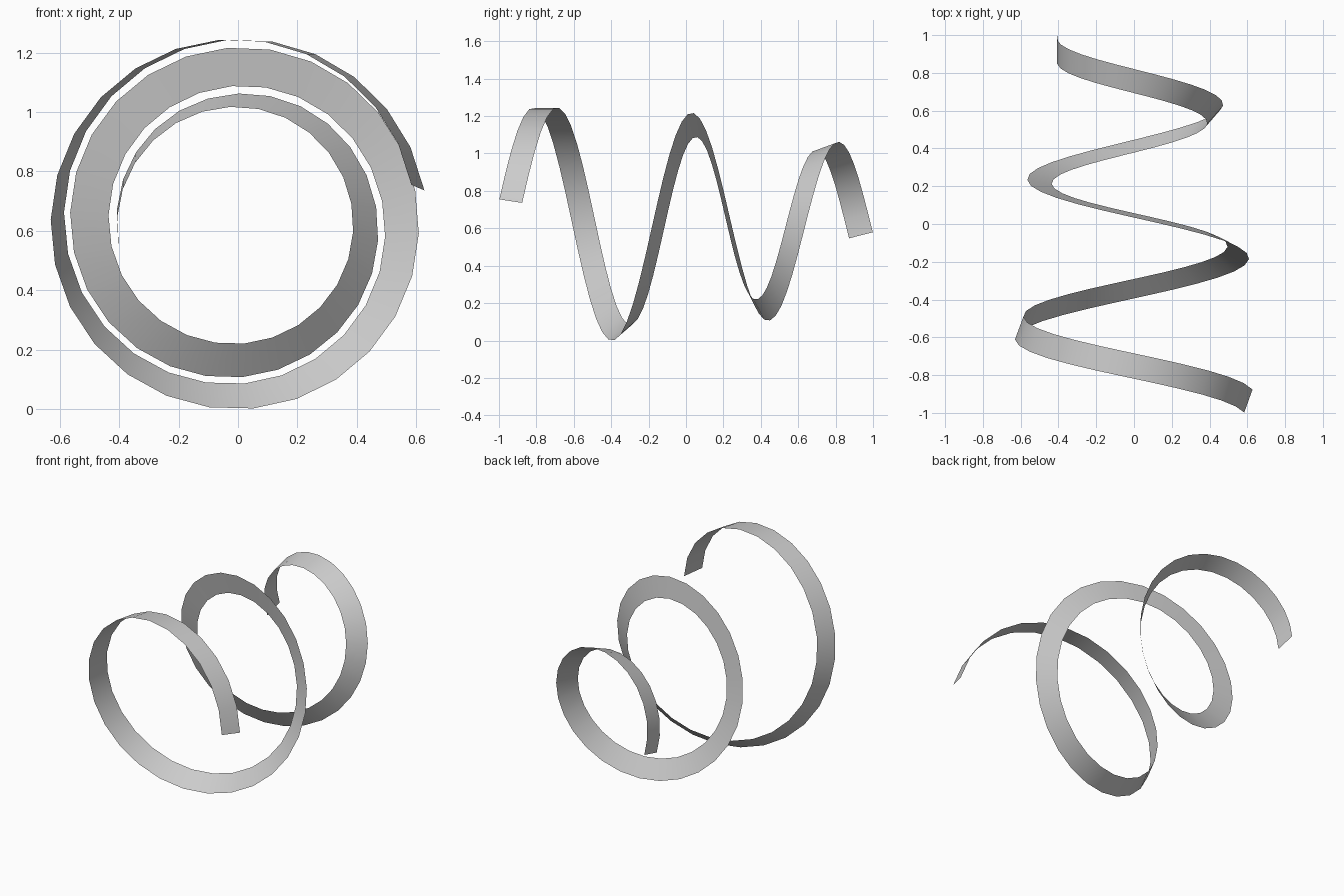
import bpy
from math import sin, cos, pi, radians
from mathutils import Vector

cube = bpy.data.objects.get("Cube")
if cube:
    bpy.data.objects.remove(cube, do_unlink=True)

AXIS_Z = 0.62      # height of the spiral axis
WIDTH = 0.131      # ribbon width
START, END = 0.13, 10.09   # quarter turns
SEGMENTS = 65

# Spiral radius at every quarter turn, padded at both ends
RADII = [0.605, 0.617, 0.625, 0.608, 0.578, 0.552, 0.533, 0.50,
         0.457, 0.430, 0.420, 0.408, 0.395]


def radius(u):
    """Smooth interpolation between the quarter-turn radii."""
    i = min(int(u), 9)
    t = u - i
    a, b, c, d = RADII[i:i + 4] if i < 9 else RADII[9:13]
    return b + 0.5 * t * (c - a + t * (2*a - 5*b + 4*c - d + t * (3*(b - c) + d - a)))


def centre(u):
    s = u - START
    r, ang = radius(u), u * pi / 2
    return Vector((r * cos(ang), -0.937 + 0.2149 * s - 0.0027 * s * s,
                   AXIS_Z + r * sin(ang)))


# Ribbon: a flat strip that slowly twists as it winds inwards
verts = []
for k in range(SEGMENTS + 1):
    u = START + (END - START) * k / SEGMENTS
    ang = u * pi / 2
    tangent = (centre(u + 0.01) - centre(u - 0.01)).normalized()
    radial = Vector((cos(ang), 0, sin(ang)))
    radial = (radial - tangent * radial.dot(tangent)).normalized()
    across = radial.cross(tangent)
    if across.y < 0:
        across.negate()
    tilt = radians(20 - 20 * u)
    half = (radial * sin(tilt) + across * cos(tilt)) * WIDTH / 2
    verts += [centre(u) - half, centre(u) + half]

faces = [(2*k, 2*k + 2, 2*k + 3, 2*k + 1) for k in range(SEGMENTS)]
mesh = bpy.data.meshes.new("spiral_ribbon")
mesh.from_pydata(verts, [], faces)
mesh.shade_smooth()
ribbon = bpy.data.objects.new("spiral_ribbon", mesh)
bpy.context.collection.objects.link(ribbon)

# Plain grey surface
grey = bpy.data.materials.new("light_grey")
grey.use_nodes = True
colour = (0.6, 0.6, 0.6, 1)
grey.diffuse_color = colour
grey.node_tree.nodes["Principled BSDF"].inputs["Base Color"].default_value = colour
mesh.materials.append(grey)
